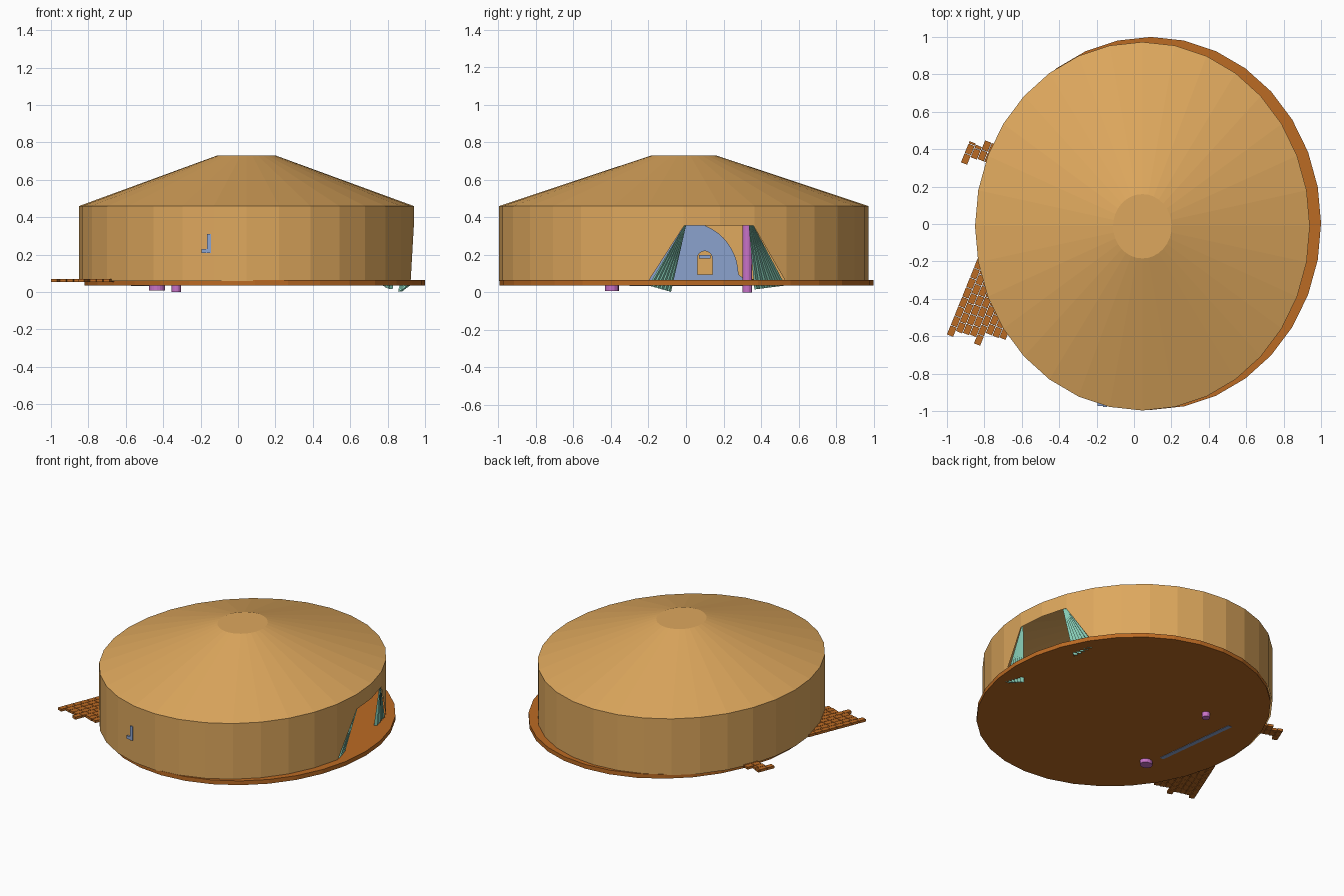
import bpy, bmesh
from math import sin, cos, pi
from mathutils import Vector

cube = bpy.data.objects.get("Cube")
if cube:
    bpy.data.objects.remove(cube, do_unlink=True)


def material(name, rgb):
    m = bpy.data.materials.new(name)
    m.use_nodes = True
    m.diffuse_color = (*rgb, 1)
    m.node_tree.nodes["Principled BSDF"].inputs["Base Color"].default_value = (*rgb, 1)
    return m


CANVAS = material("tan canvas", (0.73, 0.39, 0.11))
WOOD = material("orange wood", (0.50, 0.145, 0.017))
BLUE = material("pale blue", (0.27, 0.38, 0.64))
GREEN = material("mint green", (0.28, 0.70, 0.54))
PURPLE = material("purple", (0.58, 0.17, 0.58))


def finish(bm, name, mat, fix=True):
    if fix:
        bmesh.ops.recalc_face_normals(bm, faces=bm.faces)
    me = bpy.data.meshes.new(name)
    bm.to_mesh(me)
    bm.free()
    me.materials.append(mat)
    ob = bpy.data.objects.new(name, me)
    bpy.context.collection.objects.link(ob)
    return ob


def ring(bm, cx, cy, rx, ry, z, n=32):
    return [bm.verts.new((cx + rx * cos(2 * pi * i / n), cy + ry * sin(2 * pi * i / n), z))
            for i in range(n)]


def skin(bm, a, b):
    n = len(a)
    for i in range(n):
        j = (i + 1) % n
        bm.faces.new((a[i], a[j], b[j], b[i]))


def drum(name, cx, cy, rx, ry, z0, z1, mat, n=32):
    bm = bmesh.new()
    a, b = ring(bm, cx, cy, rx, ry, z0, n), ring(bm, cx, cy, rx, ry, z1, n)
    skin(bm, a, b)
    bm.faces.new(a[::-1])
    bm.faces.new(b)
    return finish(bm, name, mat)


def add_box(bm, origin, u, v, w):
    """Box spanned by three edge vectors from one corner."""
    o, u, v, w = map(Vector, (origin, u, v, w))
    a = [bm.verts.new(o + d) for d in (u * 0, u, u + v, v)]
    b = [bm.verts.new(p.co + w) for p in a]
    skin(bm, a, b)
    bm.faces.new(a[::-1])
    bm.faces.new(b)


def box(name, lo, hi, mat):
    bm = bmesh.new()
    s = [h - l for l, h in zip(lo, hi)]
    add_box(bm, lo, (s[0], 0, 0), (0, s[1], 0), (0, 0, s[2]))
    return finish(bm, name, mat)


def prism(name, pts, x0, x1, mat, skew=0.0):
    """Extrude a (y, z) outline along x; skew turns it slightly about z."""
    bm = bmesh.new()
    a = [bm.verts.new((x0 + skew * y, y, z)) for y, z in pts]
    b = [bm.verts.new((x1 + skew * y, y, z)) for y, z in pts]
    skin(bm, a, b)
    bm.faces.new(a[::-1])
    bm.faces.new(b)
    return finish(bm, name, mat)


# Floor disc
drum("floor", 0.09, 0.003, 0.91, 0.997, 0.035, 0.065, WOOD)

# Canvas tent: straight wall, sloped roof and flat crown
CX, CY, RX, RY = 0.045, -0.012, 0.895, 0.985
bm = bmesh.new()
low = ring(bm, CX, CY, RX, RY, 0.06)
eave = ring(bm, CX, CY, RX, RY, 0.46)
crown = ring(bm, CX, CY, 0.157, 0.172, 0.73)
skin(bm, low, eave)
skin(bm, eave, crown)
bm.faces.new(crown)

# Doorway in the +x wall: cut along its three edges, then remove the inside
LEFT = ((-0.20, 0.06), (-0.01, 0.355))
RIGHT = ((0.53, 0.06), (0.36, 0.355))


def edge_y(edge, z):
    (y0, z0), (y1, z1) = edge
    return y0 + (y1 - y0) * (z - z0) / (z1 - z0)


def wall_x(y):
    return CX + RX * (1 - ((y - CY) / RY) ** 2) ** 0.5


def in_door_area(f):
    c = f.calc_center_median()
    return c.x > 0.5 and abs(c.y - 0.16) < 0.55 and c.z < 0.459


cuts = [((0, 0, 0.355), (0, 0, 1))]
for (y0, z0), (y1, z1) in (LEFT, RIGHT):
    cuts.append(((0, y0, z0), (0, z1 - z0, y0 - y1)))
for co, no in cuts:
    faces = [f for f in bm.faces if in_door_area(f)]
    edges = {e for f in faces for e in f.edges}
    verts = {v for f in faces for v in f.verts}
    bmesh.ops.bisect_plane(bm, geom=faces + list(edges) + list(verts),
                           plane_co=co, plane_no=no)
gone = []
for f in bm.faces:
    c = f.calc_center_median()
    if c.x > 0.5 and c.z < 0.355 and edge_y(LEFT, c.z) < c.y < edge_y(RIGHT, c.z):
        gone.append(f)
bmesh.ops.delete(bm, geom=gone, context='FACES')
finish(bm, "tent_canvas", CANVAS, fix=False)


# Pleated curtains gathered at the top corners of the doorway
def curtain(name, edge, top_in, low_in, x_in, low_z):
    bm = bmesh.new()
    n = 12
    (y_low, _), (y_top, z_top) = edge
    pairs = []
    for i in range(n + 1):
        t = i / n
        zig = 0.012 if i % 2 else -0.012
        yt, yb = y_top + (top_in - y_top) * t, y_low + (low_in - y_low) * t
        top = (wall_x(yt) - 0.005 + zig * 0.3, yt, z_top)
        xb = wall_x(y_low) * (1 - t) + x_in * t
        bottom = (xb - 0.012 + zig, yb, 0.036 + (low_z - 0.036) * t)
        pairs.append((bm.verts.new(top), bm.verts.new(bottom)))
    for (a, b), (c, d) in zip(pairs, pairs[1:]):
        bm.faces.new((a, b, d, c))
    return finish(bm, name, GREEN)


curtain("curtain_front", LEFT, 0.0, -0.08, 0.88, 0.002)
curtain("curtain_back", RIGHT, 0.335, 0.365, 0.83, 0.015)

# Inner posts that pass through the floor
drum("tall_post", -0.33, 0.327, 0.026, 0.026, 0.0, 0.42, PURPLE, 16)
drum("short_post", -0.433, -0.395, 0.043, 0.037, 0.008, 0.30, PURPLE, 16)

# Domed screen with an arched opening, standing on a plinth
outline = [(-0.28 * cos(pi * i / 24), 0.09 + 0.285 * sin(pi * i / 24)) for i in range(25)]
outline += [(0.28, 0.04), (0.14, 0.04)]
outline += [(0.10 + 0.04 * cos(pi * i / 8), 0.18 + 0.04 * sin(pi * i / 8)) for i in range(9)]
outline += [(0.06, 0.04), (-0.28, 0.04)]
prism("domed_screen", outline, -0.53, -0.51, BLUE, -0.12)
prism("screen_plinth", [(-0.30, 0.033), (0.30, 0.033), (0.30, 0.08), (0.28, 0.095),
                        (-0.28, 0.095), (-0.30, 0.08)], -0.535, -0.505, BLUE, -0.12)
box("small_shelf", (-0.75, 0.07, 0.18), (-0.70, 0.13, 0.20), BLUE)

# Hooked pipe poking through the front wall
box("pipe_upright", (-0.165, -0.979, 0.21), (-0.145, -0.93, 0.31), BLUE)
box("pipe_foot", (-0.195, -0.972, 0.21), (-0.145, -0.93, 0.23), BLUE)


# Ragged plank paving: columns of tiles along a slanted axis
U, V = Vector((0.375, 0.927, 0)), Vector((0.927, -0.375, 0))


def paving(name, origin, starts, ends, width=0.038, length=0.055):
    bm = bmesh.new()
    for c, (u, end) in enumerate(zip(starts, ends)):
        while u < end - 0.01:
            step = min(length, end - u)
            o = Vector(origin) + V * (c * width) + U * u
            add_box(bm, o, U * (step - 0.003), V * (width - 0.003), (0, 0, 0.017))
            u += step
    return finish(bm, name, WOOD)


paving("front_paving", (-1.0, -0.59, 0.054),
       (0, 0.035, 0.04, 0.045, 0.01, 0.085, 0.085, 0.09), [0.45] * 8)
paving("back_paving", (-0.925, 0.33, 0.054),
       (0, 0.045, 0.05, 0.05, 0.05), (0.125, 0.12, 0.165, 0.17, 0.17))
